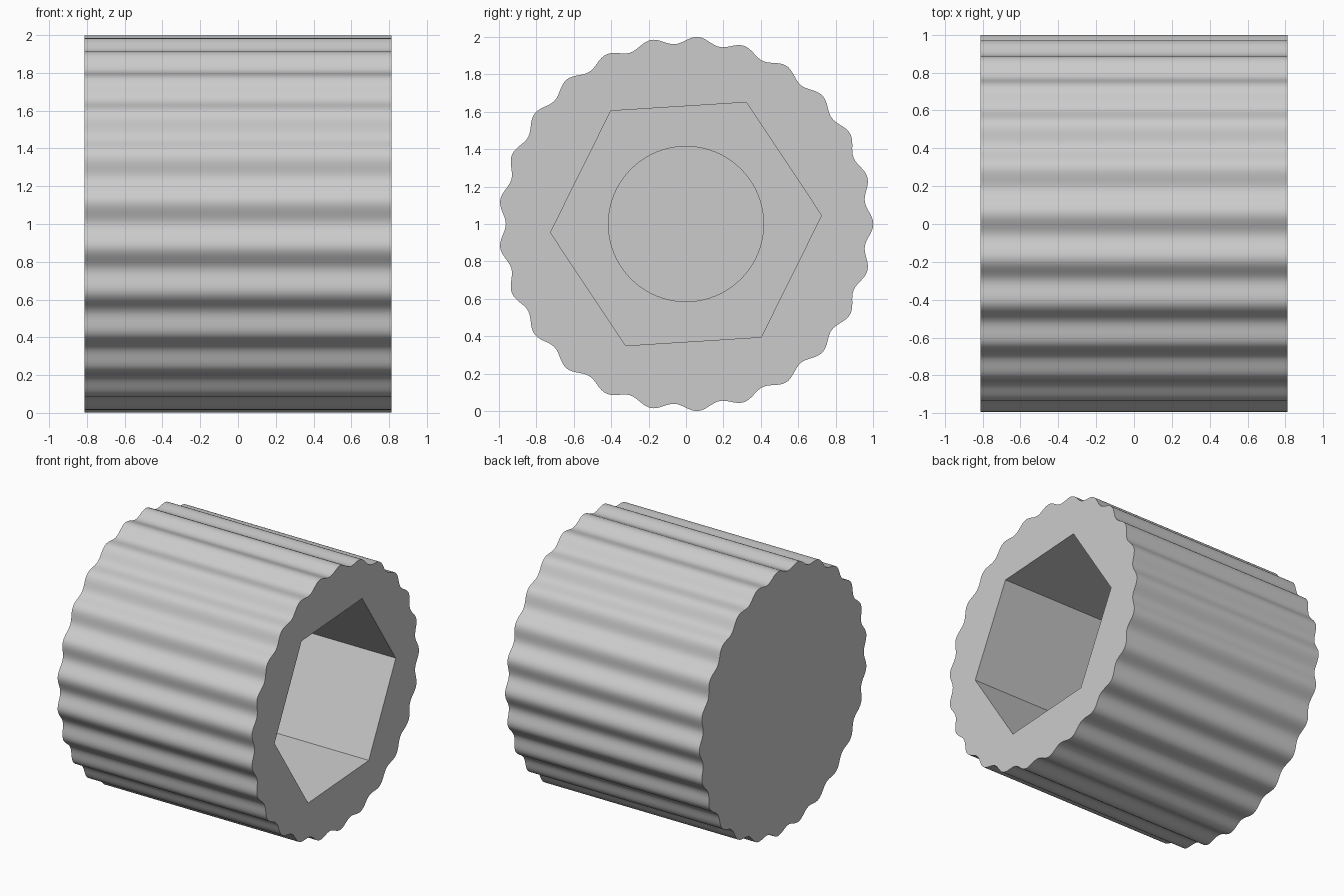
import bpy
import bmesh
import math

cube = bpy.data.objects.get("Cube")
if cube:
    bpy.data.objects.remove(cube, do_unlink=True)

HALF = 0.812          # half the length along x
RIBS = 25             # scallops around the grip
HEX_FLOOR = -0.2      # x of the hex pocket floor
BORE_FLOOR = -0.55    # x of the round bore floor

bm = bmesh.new()


def ring(x, count, radius_at, turn=0.0):
    """Closed loop of edges around the x axis."""
    verts = []
    for i in range(count):
        a = turn + math.tau * i / count
        r = radius_at(a)
        verts.append(bm.verts.new((x, r * math.cos(a), 1 + r * math.sin(a))))
    return [bm.edges.new((v, verts[(i + 1) % count])) for i, v in enumerate(verts)]


def wall(loop_a, loop_b):
    bmesh.ops.bridge_loops(bm, edges=loop_a + loop_b)


def cap(*loops):
    """Flat face inside one loop, or between an outer and an inner loop."""
    edges = [e for loop in loops for e in loop]
    bmesh.ops.triangle_fill(bm, edges=edges, use_beauty=True, normal=(1, 0, 0))


def scallop(a):
    return 0.981 + 0.019 * math.cos(RIBS * a)


def hexagon(x):
    return ring(x, 6, lambda a: 0.725, math.radians(3.6))


def circle(x):
    return ring(x, 96, lambda a: 0.414)


# Ribbed outer grip with a closed end
outer_closed = ring(-HALF, RIBS * 16, scallop)
outer_open = ring(HALF, RIBS * 16, scallop)
wall(outer_closed, outer_open)
cap(outer_closed)

# Hex pocket in the open end
hex_mouth, hex_floor = hexagon(HALF), hexagon(HEX_FLOOR)
cap(outer_open, hex_mouth)
wall(hex_mouth, hex_floor)

# Round blind bore beyond the pocket
bore_mouth, bore_floor = circle(HEX_FLOOR), circle(BORE_FLOOR)
cap(hex_floor, bore_mouth)
wall(bore_mouth, bore_floor)
cap(bore_floor)

bmesh.ops.recalc_face_normals(bm, faces=bm.faces)
mesh = bpy.data.meshes.new("ribbed_knob")
bm.to_mesh(mesh)
bm.free()
knob = bpy.data.objects.new("ribbed_knob", mesh)
bpy.context.scene.collection.objects.link(knob)

# Plain grey material
grey = bpy.data.materials.new("light_grey")
grey.use_nodes = True
color = (0.6, 0.6, 0.6, 1.0)
grey.diffuse_color = color
grey.node_tree.nodes["Principled BSDF"].inputs["Base Color"].default_value = color
mesh.materials.append(grey)

# Smooth ribs, sharp rims and hex corners
bpy.ops.object.select_all(action="DESELECT")
knob.select_set(True)
bpy.context.view_layer.objects.active = knob
bpy.ops.object.shade_smooth_by_angle(angle=math.radians(30))
